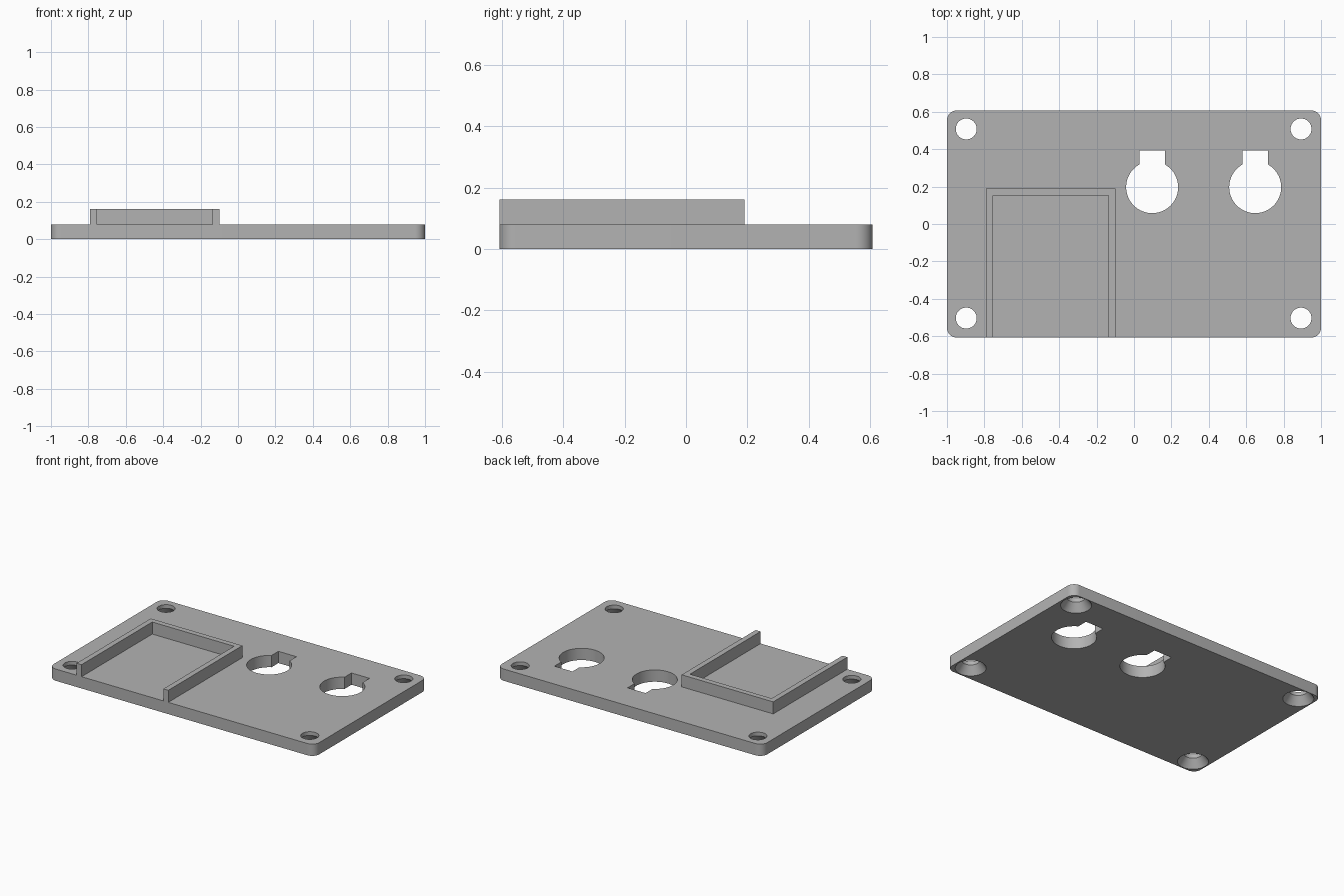
import bpy, bmesh
from math import sin, cos, pi, radians

cube = bpy.data.objects.get("Cube")
if cube:
    bpy.data.objects.remove(cube, do_unlink=True)

HALF_X, HALF_Y, PLATE_TOP, FRAME_TOP = 1.0, 0.607, 0.08, 0.162

grey = bpy.data.materials.new("grey plastic")
grey.use_nodes = True
colour = (0.45, 0.45, 0.45, 1)
grey.diffuse_color = colour
grey.node_tree.nodes["Principled BSDF"].inputs["Base Color"].default_value = colour


def finish(name, bm):
    bmesh.ops.recalc_face_normals(bm, faces=bm.faces)
    mesh = bpy.data.meshes.new(name)
    bm.to_mesh(mesh)
    bm.free()
    mesh.materials.append(grey)
    obj = bpy.data.objects.new(name, mesh)
    bpy.context.collection.objects.link(obj)
    return obj


def loft(name, rings):
    """Closed solid through rings of (z, outline points)."""
    bm = bmesh.new()
    loops = [[bm.verts.new((x, y, z)) for x, y in pts] for z, pts in rings]
    for a, b in zip(loops, loops[1:]):
        for i in range(len(a)):
            j = (i + 1) % len(a)
            bm.faces.new((a[i], a[j], b[j], b[i]))
    bm.faces.new(loops[0])
    bm.faces.new(loops[-1])
    return finish(name, bm)


def arc(cx, cy, r, start, end, n):
    angles = [start + (end - start) * i / n for i in range(n + 1)]
    return [(cx + r * cos(a), cy + r * sin(a)) for a in angles]


def circle(cx, cy, r, n=48):
    return arc(cx, cy, r, 0, 2 * pi, n)[:-1]


def cut(target, cutter):
    mod = target.modifiers.new("cut", "BOOLEAN")
    mod.operation, mod.solver, mod.object = "DIFFERENCE", "EXACT", cutter
    bpy.context.view_layer.objects.active = target
    bpy.ops.object.modifier_apply(modifier=mod.name)
    bpy.data.objects.remove(cutter, do_unlink=True)


# Base plate with rounded corners
R = 0.053
outline = []
for k, (sx, sy) in enumerate([(1, 1), (-1, 1), (-1, -1), (1, -1)]):
    outline += arc(sx * (HALF_X - R), sy * (HALF_Y - R), R, k * pi / 2, (k + 1) * pi / 2, 10)
plate = loft("base_plate", [(0, outline), (PLATE_TOP, outline)])

# Screw holes, countersunk from below
for x in (-0.897, 0.893):
    for y in (-0.503, 0.508):
        rings = [(z, circle(x, y, r)) for z, r in
                 ((-0.01, 0.096), (0, 0.096), (0.055, 0.056), (0.1, 0.056))]
        cut(plate, loft("screw_cutter", rings))

# Keyholes: round opening with a square notch at the back
for x in (0.097, 0.648):
    r, half, back = 0.139, 0.068, 0.393
    a = math_a = pi / 2 - half / r * 1.045
    pts = arc(x, 0.197, r, pi - a, 2 * pi + a, 56)
    pts += [(pts[-1][0], back), (pts[0][0], back)]
    cut(plate, loft("keyhole_cutter", [(-0.1, pts), (0.2, pts)]))

# Raised three-sided frame, open at the front
x0, x1, y1, wall = -0.79, -0.1, 0.19, 0.037
u_shape = [(x0, -HALF_Y), (x0, y1), (x1, y1), (x1, -HALF_Y),
           (x1 - wall, -HALF_Y), (x1 - wall, y1 - wall),
           (x0 + wall, y1 - wall), (x0 + wall, -HALF_Y)]
frame = loft("holder_frame", [(PLATE_TOP, u_shape), (FRAME_TOP, u_shape)])

# Smooth round walls, keep sharp edges
bpy.ops.object.select_all(action="DESELECT")
for obj in (plate, frame):
    obj.select_set(True)
bpy.context.view_layer.objects.active = plate
bpy.ops.object.shade_smooth_by_angle(angle=radians(30))
